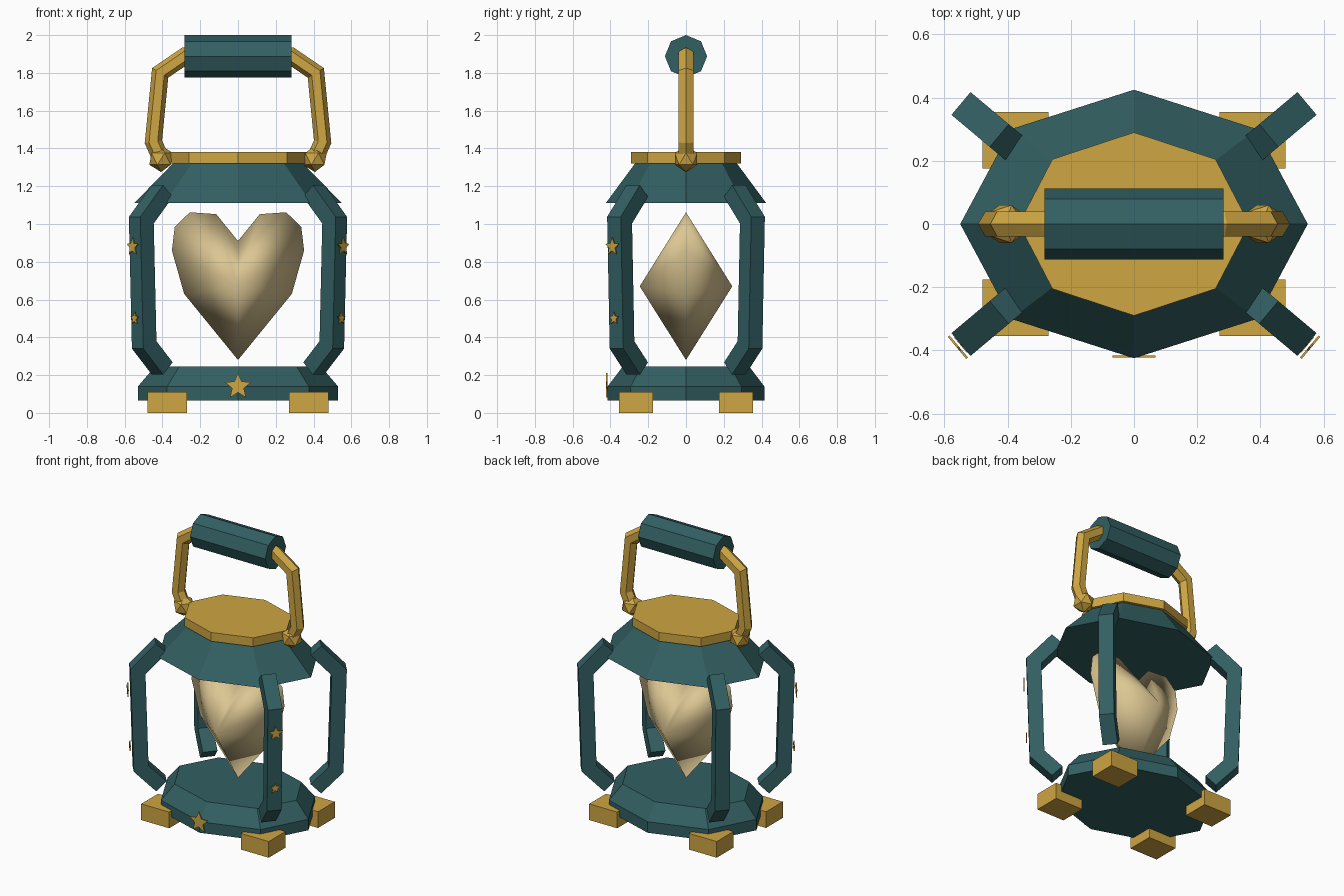
import bpy, bmesh
from math import sin, cos, pi, radians
from mathutils import Vector

cube = bpy.data.objects.get("Cube")
if cube:
    bpy.data.objects.remove(cube, do_unlink=True)

UP = Vector((0, 0, 1))


def material(name, rgb):
    m = bpy.data.materials.new(name)
    m.use_nodes = True
    m.diffuse_color = (*rgb, 1)
    m.node_tree.nodes["Principled BSDF"].inputs["Base Color"].default_value = (*rgb, 1)
    return m


teal = material("dark teal", (0.032, 0.115, 0.122))
gold = material("gold", (0.62, 0.38, 0.055))
cream = material("cream", (0.72, 0.57, 0.29))


def finish(name, bm, mat):
    bmesh.ops.recalc_face_normals(bm, faces=bm.faces)
    mesh = bpy.data.meshes.new(name)
    bm.to_mesh(mesh)
    bm.free()
    mesh.materials.append(mat)
    obj = bpy.data.objects.new(name, mesh)
    bpy.context.collection.objects.link(obj)
    return obj


def skin(name, rings, mat):
    """Join a series of equal rings of points and cap both ends."""
    bm = bmesh.new()
    loops = [[bm.verts.new(p) for p in ring] for ring in rings]
    n = len(loops[0])
    for a, b in zip(loops, loops[1:]):
        for i in range(n):
            bm.faces.new((a[i], a[(i + 1) % n], b[(i + 1) % n], b[i]))
    bm.faces.new(loops[0])
    bm.faces.new(loops[-1])
    return finish(name, bm, mat)


def octagon_stack(name, levels, mat):
    """Stretched eight-sided solid from (x radius, y radius, z) levels."""
    skin(name, [[(rx * cos(i * pi / 4), ry * sin(i * pi / 4), z) for i in range(8)]
                for rx, ry, z in levels], mat)


def sweep(name, path, section, origin, along, mat):
    """Mitred sweep of a section along a path in one upright plane."""
    side = along.cross(UP)
    pts = [origin + along * u + UP * z for u, z in path]
    rings = []
    for i, p in enumerate(pts):
        d0 = (p - pts[max(i - 1, 0)]).normalized()
        d1 = (pts[min(i + 1, len(pts) - 1)] - p).normalized()
        t = (d0 + d1).normalized()
        stretch = 1 / max(t.dot(d1), t.dot(d0))
        out = side.cross(t) * stretch
        rings.append([p + out * a + side * b for a, b in section])
    return skin(name, rings, mat)


def star(name, centre, normal, radius, thick=0.007):
    side = UP.cross(normal)
    front = []
    for i in range(10):
        r = radius if i % 2 == 0 else radius * 0.45
        front.append(centre + side * r * sin(i * pi / 5) + UP * r * cos(i * pi / 5))
    skin(name, [front, [p + normal * thick for p in front]], gold)


def box(name, centre, size, mat):
    bm = bmesh.new()
    bmesh.ops.create_cube(bm, size=1)
    bmesh.ops.scale(bm, vec=size, verts=bm.verts)
    bmesh.ops.translate(bm, vec=centre, verts=bm.verts)
    finish(name, bm, mat)


# Base, roof and cap plate
octagon_stack("base", [(0.53, 0.415, 0.065), (0.53, 0.415, 0.14), (0.44, 0.335, 0.245)], teal)
octagon_stack("roof", [(0.55, 0.425, 1.11), (0.345, 0.27, 1.32)], teal)
octagon_stack("cap_plate", [(0.365, 0.29, 1.32), (0.365, 0.29, 1.38)], gold)

# Feet, cage posts and the stars on the front posts
square = [(0.046, 0.047), (0.046, -0.047), (-0.046, -0.047), (-0.046, 0.047)]
post_path = [(0.475, 0.235), (0.6, 0.36), (0.62, 1.02), (0.475, 1.175)]
for sx, x_name in ((1, "left"), (-1, "right")):
    for sy, y_name in ((-1, "front"), (1, "back")):
        label = y_name + "_" + x_name
        box("foot_" + label, (sx * 0.375, sy * 0.265, 0.055), (0.21, 0.18, 0.11), gold)
        along = Vector((sx * cos(radians(40)), sy * sin(radians(40)), 0))
        origin = Vector((sx * 0.037, sy * -0.047, 0))
        sweep("post_" + label, post_path, square, origin, along, teal)
        if sy < 0:
            star("upper_star_" + label, origin + along * 0.676 + UP * 0.88, along, 0.048)
            star("lower_star_" + label, origin + along * 0.662 + UP * 0.5, along, 0.034)

star("base_star", Vector((0, -0.416, 0.14)), Vector((0, -1, 0)), 0.072)

# Carrying handle with its joints and grip
hexagon = [(0.045 * cos(i * pi / 3), 0.045 * sin(i * pi / 3)) for i in range(6)]
half = [(0.41, 1.35), (0.448, 1.435), (0.412, 1.8), (0.28, 1.89)]
sweep("handle_bar", half + [(-u, z) for u, z in reversed(half)], hexagon,
      Vector((0, 0, 0)), Vector((1, 0, 0)), gold)
skin("handle_grip", [[(x, 0.112 * sin(i * pi / 4), 1.888 + 0.112 * cos(i * pi / 4))
                      for i in range(8)] for x in (-0.283, 0.283)], teal)
for sx, x_name in ((1, "left"), (-1, "right")):
    bm = bmesh.new()
    bmesh.ops.create_icosphere(bm, subdivisions=1, radius=0.07)
    bmesh.ops.translate(bm, vec=(sx * 0.407, 0, 1.345), verts=bm.verts)
    finish("handle_joint_" + x_name, bm, gold)

# Heart: an outline drawn out to a peak at the front and at the back
right = [(0.285, 0.63), (0.35, 0.86), (0.335, 0.985), (0.255, 1.062), (0.115, 1.052)]
outline = [(0, 0.28)] + right + [(0, 0.91)] + [(-x, z) for x, z in reversed(right)]
bm = bmesh.new()
rim = [bm.verts.new((x, 0, z)) for x, z in outline]
for y in (-0.245, 0.245):
    peak = bm.verts.new((0, y, 0.67))
    for i in range(len(rim)):
        bm.faces.new((rim[i], rim[(i + 1) % len(rim)], peak))
heart = finish("heart", bm, cream)
heart.data.shade_smooth()
